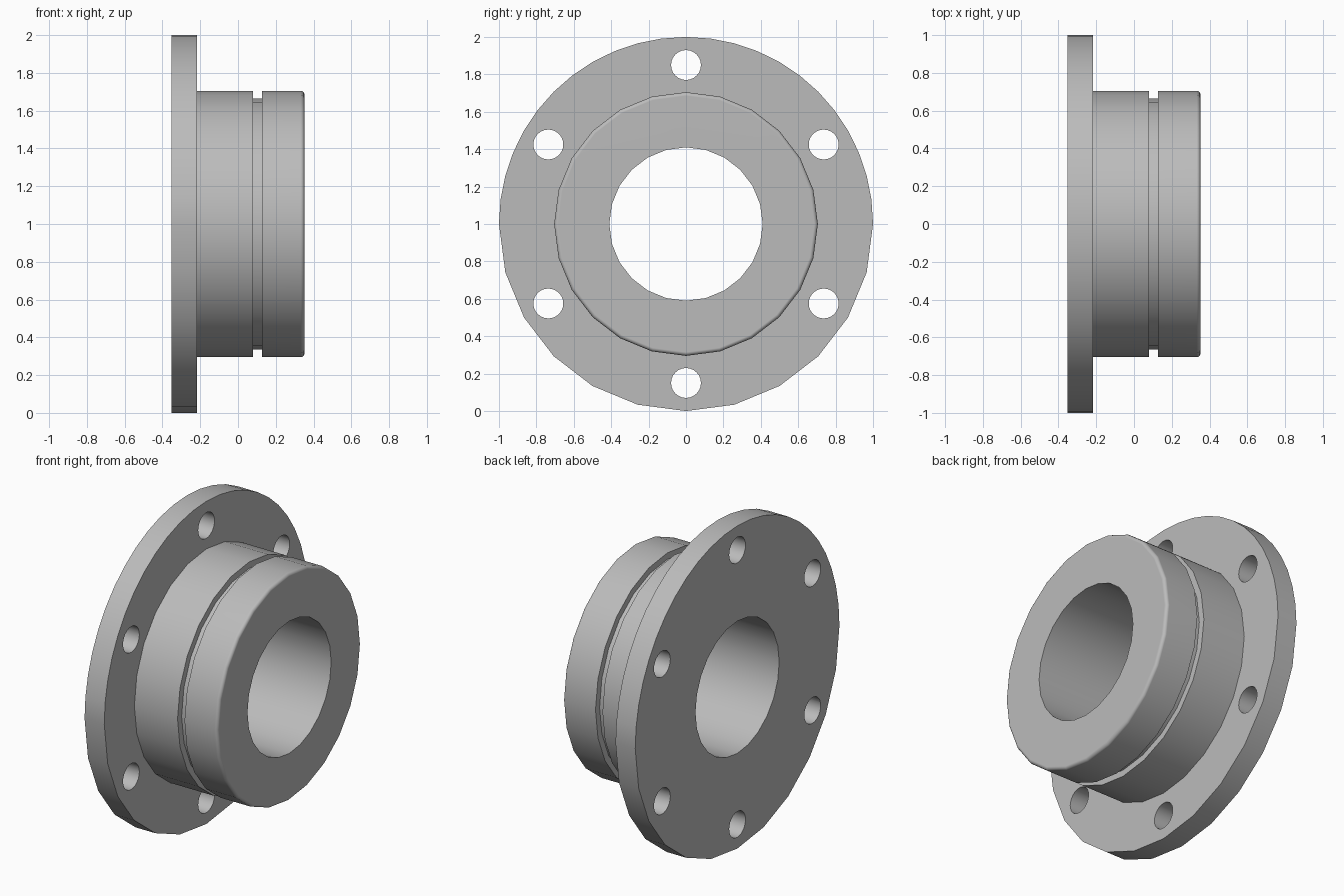
import bpy
import bmesh
from math import radians, sin, cos, pi
from mathutils import Vector

cube = bpy.data.objects.get("Cube")
if cube:
    bpy.data.objects.remove(cube, do_unlink=True)

CENTRE_Z = 1.0
BACK, FLANGE_FRONT, FRONT = -0.352, -0.217, 0.352
HUB_R, GROOVE_R, BORE_R = 0.705, 0.665, 0.41
GROOVE_A, GROOVE_B, FILLET = 0.079, 0.127, 0.02

metal = bpy.data.materials.new("light grey metal")
metal.use_nodes = True
grey = (0.5, 0.5, 0.5, 1)
metal.diffuse_color = grey
metal.node_tree.nodes["Principled BSDF"].inputs["Base Color"].default_value = grey


def lathe(name, profile, angles, y=0, z=CENTRE_Z):
    """Solid turned about an x axis from (x, radius) stations, with flat ends."""
    bm = bmesh.new()
    rings = [[bm.verts.new((x, y + r * cos(a), z + r * sin(a))) for a in angles]
             for x, r in profile]
    n = len(angles)
    for low, high in zip(rings, rings[1:]):
        for i in range(n):
            j = (i + 1) % n
            bm.faces.new((low[i], low[j], high[j], high[i]))
    bm.faces.new(rings[0])
    bm.faces.new(rings[-1])
    bmesh.ops.recalc_face_normals(bm, faces=bm.faces)
    mesh = bpy.data.meshes.new(name)
    bm.to_mesh(mesh)
    bm.free()
    mesh.materials.append(metal)
    obj = bpy.data.objects.new(name, mesh)
    bpy.context.collection.objects.link(obj)
    return obj


def circle(sides):
    return [2 * pi * i / sides for i in range(sides)]


def combine(target, other, operation):
    """Apply a boolean and discard the helper solid."""
    mod = target.modifiers.new(operation, 'BOOLEAN')
    mod.operation, mod.solver, mod.object = operation, 'EXACT', other
    bpy.context.view_layer.objects.active = target
    bpy.ops.object.modifier_apply(modifier=mod.name)
    bpy.data.objects.remove(other, do_unlink=True)


# Flange disc: fine facets on the upper half, coarse ones below
rim = [radians(7.5 * i) for i in range(24)] + [radians(180 + 15 * i) for i in range(12)]
body = lathe("flanged_bushing", [(BACK, 1), (FLANGE_FRONT, 1)], rim)

# Hub with a retaining groove and a rounded front edge
hub_profile = [(-0.3, HUB_R), (GROOVE_A, HUB_R), (GROOVE_A, GROOVE_R),
               (GROOVE_B, GROOVE_R), (GROOVE_B, HUB_R)]
for i in range(5):
    a = pi / 2 * i / 4
    hub_profile.append((FRONT - FILLET + FILLET * sin(a), HUB_R - FILLET + FILLET * cos(a)))
combine(body, lathe("hub", hub_profile, circle(24)), 'UNION')

# Central bore
combine(body, lathe("bore", [(-1, BORE_R), (1, BORE_R)], circle(24)), 'DIFFERENCE')

# Ring of six bolt holes
for i in range(6):
    a = radians(90 + 60 * i)
    hole = lathe("bolt_hole", [(-0.5, 0.08), (-0.1, 0.08)], circle(24),
                 0.85 * cos(a), CENTRE_Z + 0.85 * sin(a))
    combine(body, hole, 'DIFFERENCE')

# Smooth curved walls, crisp edges, flat end faces
bpy.ops.object.select_all(action='DESELECT')
body.select_set(True)
bpy.context.view_layer.objects.active = body
bpy.ops.object.shade_smooth_by_angle(angle=radians(35))
weighted = body.modifiers.new("weighted normals", 'WEIGHTED_NORMAL')
weighted.keep_sharp = True
